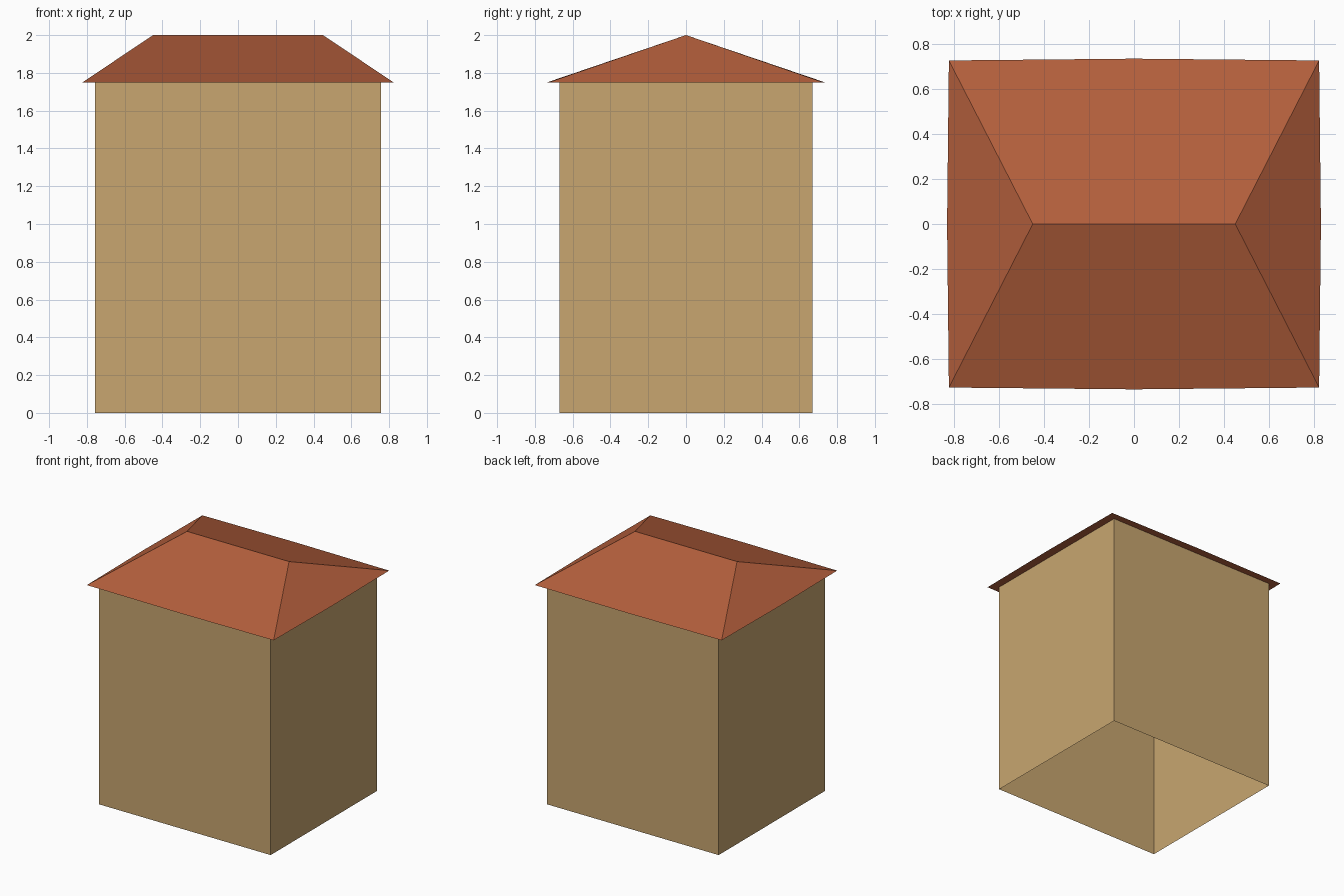
import bpy

if "Cube" in bpy.data.objects:
    bpy.data.objects.remove(bpy.data.objects["Cube"])


def material(name, rgb):
    # sRGB 0-255 to linear
    lin = [((c / 255 + 0.055) / 1.055) ** 2.4 for c in rgb]
    m = bpy.data.materials.new(name)
    m.diffuse_color = (*lin, 1)
    m.use_nodes = True
    m.node_tree.nodes["Principled BSDF"].inputs["Base Color"].default_value = m.diffuse_color
    return m


def add_mesh(name, verts, faces, mat):
    me = bpy.data.meshes.new(name)
    me.from_pydata(verts, [], faces)
    me.materials.append(mat)
    ob = bpy.data.objects.new(name, me)
    bpy.context.collection.objects.link(ob)
    return ob


plaster = material("tan wall", (200, 166, 112))
tile = material("red brown roof", (180, 95, 60))

EAVE_Z, RIDGE_Z = 1.75, 2.0

# Walls: four single sheets, open underneath
wx, wy = 0.757, 0.67
corners = [(-wx, -wy), (wx, -wy), (wx, wy), (-wx, wy)]
verts = [(x, y, z) for z in (0, EAVE_Z) for x, y in corners]
faces = [(i, (i + 1) % 4, (i + 1) % 4 + 4, i + 4) for i in range(4)]
add_mesh("walls", verts, faces, plaster)

# Hip roof: eaves bow out slightly at the middle of each side
ex, ey, bow, ridge = 0.823, 0.727, 0.008, 0.45
eave = [(-ex, -ey), (0, -ey - bow), (ex, -ey), (ex + bow, 0),
        (ex, ey), (0, ey + bow), (-ex, ey), (-ex - bow, 0)]
verts = [(x, y, EAVE_Z) for x, y in eave]
verts += [(-ridge, 0, RIDGE_Z), (ridge, 0, RIDGE_Z)]
faces = [(0, 1, 2, 9, 8), (2, 3, 4, 9), (4, 5, 6, 8, 9), (6, 7, 0, 8),
         tuple(range(7, -1, -1))]  # last face is the soffit
add_mesh("hip_roof", verts, faces, tile)
